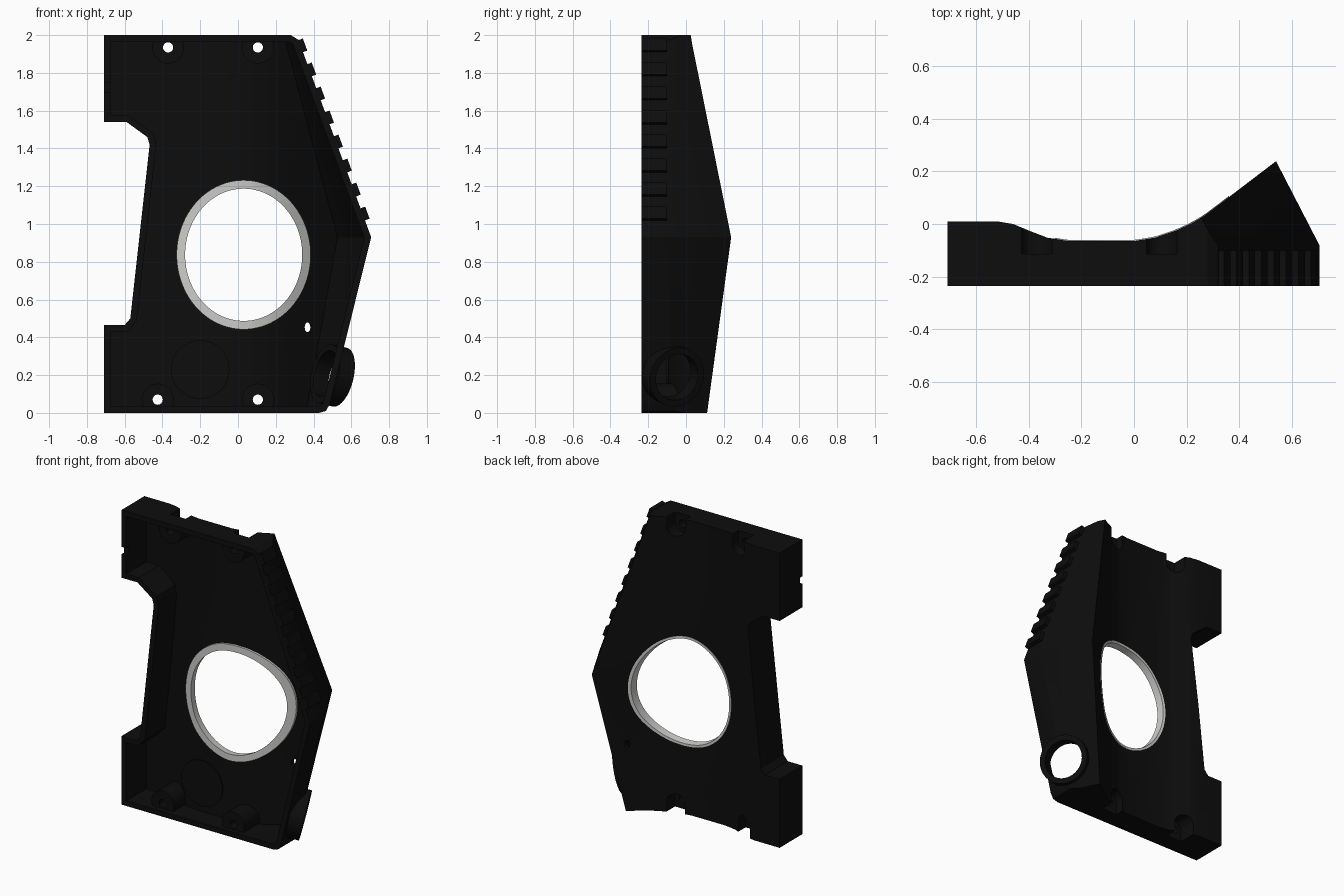
import bpy, bmesh, math
from mathutils import Vector, Matrix

if "Cube" in bpy.data.objects:
    bpy.data.objects.remove(bpy.data.objects["Cube"])


def material(name, rgb):
    m = bpy.data.materials.new(name)
    m.diffuse_color = (*rgb, 1)
    m.use_nodes = True
    m.node_tree.nodes["Principled BSDF"].inputs["Base Color"].default_value = m.diffuse_color
    return m


BLACK = material("black plastic", (0.004, 0.004, 0.004))
GREY = material("light grey trim", (0.6, 0.6, 0.58))
FRONT = -0.235


def finish(bm, name, mat):
    bmesh.ops.recalc_face_normals(bm, faces=bm.faces[:])
    me = bpy.data.meshes.new(name)
    bm.to_mesh(me)
    bm.free()
    me.materials.append(mat)
    ob = bpy.data.objects.new(name, me)
    bpy.context.collection.objects.link(ob)
    return ob


def prism(name, pts, axis, a, b, mat=BLACK):
    """Extrude a 2D polygon along y (points are x, z) or z (points are x, y)."""
    put = (lambda p, d: (p[0], d, p[1])) if axis == 'y' else (lambda p, d: (p[0], p[1], d))
    bm = bmesh.new()
    lo = [bm.verts.new(put(p, a)) for p in pts]
    hi = [bm.verts.new(put(p, b)) for p in pts]
    bm.faces.new(lo)
    bm.faces.new(hi)
    n = len(pts)
    for i in range(n):
        j = (i + 1) % n
        bm.faces.new((lo[i], lo[j], hi[j], hi[i]))
    return finish(bm, name, mat)


def ellipse(cx, cz, rx, rz, n=32):
    return [(cx + rx * math.cos(2 * math.pi * i / n), cz + rz * math.sin(2 * math.pi * i / n))
            for i in range(n)]


def boolean(ob, other, op):
    mod = ob.modifiers.new("bool", 'BOOLEAN')
    mod.operation, mod.object, mod.solver = op, other, 'EXACT'
    bpy.context.view_layer.update()
    dg = bpy.context.evaluated_depsgraph_get()
    me = bpy.data.meshes.new_from_object(ob.evaluated_get(dg))
    ob.modifiers.clear()
    ob.data = me
    bpy.data.objects.remove(other)


def inset(pts, d):
    """Offset a counter-clockwise polygon inward with mitred corners."""
    out = []
    n = len(pts)
    for i in range(n):
        p0, p, p1 = (Vector(pts[(i + k) % n]) for k in (-1, 0, 1))
        e0, e1 = (p - p0).normalized(), (p1 - p).normalized()
        n0, n1 = Vector((-e0.y, e0.x)), Vector((-e1.y, e1.x))
        out.append(tuple(p + (n0 + n1) * d / (1 + n0.dot(n1))))
    return out


# Side outline (x, z) and back surface profile (x, y)
OUTLINE = [(-.71, 0), (.43, 0), (.465, .01), (.485, .045), (.705, .93), (.32, 1.975), (.28, 2),
           (-.71, 2), (-.71, 1.54), (-.59, 1.54), (-.48, 1.46), (-.468, 1.42),
           (-.57, .50), (-.60, .465), (-.71, .465)]
BACK = [(-.8, .01), (-.52, .01), (-.46, 0), (-.40, -.025), (-.33, -.052), (-.25, -.065),
        (0, -.065), (.08, -.052), (.16, -.025), (.22, .003), (.27, .033), (.9, .513)]


def back_y(x):
    for (x0, y0), (x1, y1) in zip(BACK, BACK[1:]):
        if x0 <= x <= x1:
            return y0 + (y1 - y0) * (x - x0) / (x1 - x0)


def solid(name, wall, skin, front):
    """Outline prism trimmed by the back profile and the two sloping side planes."""
    ob = prism(name, inset(OUTLINE, wall), 'y', front, .6)
    prof = [(x, y - skin) for x, y in BACK] + [(.9, -.9), (-.8, -.9)]
    boolean(ob, prism("trim", prof, 'z', -.5, 2.5), 'INTERSECT')
    bm = bmesh.new()
    bm.from_mesh(ob.data)
    for nz in (.369, -.25):
        no = Vector((1, .516, nz)).normalized()
        bmesh.ops.bisect_plane(bm, geom=bm.verts[:] + bm.edges[:] + bm.faces[:], dist=1e-5,
                               plane_co=Vector((.705, -.08, .93)) - no * skin,
                               plane_no=no, clear_outer=True)
        bmesh.ops.holes_fill(bm, edges=[e for e in bm.edges if e.is_boundary], sides=0)
    bmesh.ops.recalc_face_normals(bm, faces=bm.faces[:])
    bm.to_mesh(ob.data)
    bm.free()
    return ob


# Hollow cover, open at the front, with screw bosses left standing inside
cover = solid("cover_shell", 0, 0, FRONT)
cavity = solid("cavity", .035, .03, -.5)
SCREWS = [(-.37, 1.935), (.105, 1.935), (-.425, .07), (.105, .07)]
for x, z in SCREWS:
    boolean(cavity, prism("boss", ellipse(x, z, .085, .085), 'y', -.2, .5), 'DIFFERENCE')
boolean(cover, cavity, 'DIFFERENCE')

# Screw holes and their recesses, which open through the nearest edge
for x, z in SCREWS:
    s = 1 if z > 1 else -1
    slot = [(x + .058 * math.cos(math.pi * i / 12), z - s * .058 * math.sin(math.pi * i / 12))
            for i in range(13)]
    slot += [(x - .058, z + s * .2), (x + .058, z + s * .2)]
    boolean(cover, prism("recess", slot, 'y', -.115, .5), 'DIFFERENCE')
    boolean(cover, prism("screw", ellipse(x, z, .027, .027, 24), 'y', -.5, .5), 'DIFFERENCE')

# Window and small hole
CX, CZ = .03, .837
boolean(cover, prism("window", ellipse(CX, CZ, .322, .362, 64), 'y', -.5, .5), 'DIFFERENCE')
boolean(cover, prism("pin_hole", ellipse(.368, .453, .015, .026, 20), 'y', -.5, .5), 'DIFFERENCE')

# Small notch in the front edge of the upper left wall
notch = prism("notch", [(-.8, 1.70), (-.66, 1.70), (-.66, 1.75), (-.8, 1.75)], 'y', -.3, -.21)
boolean(cover, notch, 'DIFFERENCE')

# Cable port on the lower sloping side
AXIS = Vector((1, .516, -.25)).normalized()
PORT = Vector((.535, -.05, .19))


def port_cylinder(name, r, a, b):
    bm = bmesh.new()
    rot = AXIS.to_track_quat('Z', 'Y').to_matrix().to_4x4()
    bmesh.ops.create_cone(bm, cap_ends=True, segments=48, radius1=r, radius2=r, depth=b - a,
                          matrix=Matrix.Translation(PORT + AXIS * (a + b) / 2) @ rot)
    return finish(bm, name, BLACK)


boolean(cover, port_cylinder("port_cut", .14, -.12, .2), 'DIFFERENCE')
port = port_cylinder("cable_port", .16, -.085, .005)
boolean(port, port_cylinder("port_bore", .125, -.3, .3), 'DIFFERENCE')

# Grey window trim: inner flange and sleeve that follow the curved back
section = [(0, -.045), (.045, -.045), (.045, -.029), (.022, -.029), (.022, .004), (.006, .004)]
bm = bmesh.new()
N = 96
rings = []
for i in range(N):
    t = 2 * math.pi * i / N
    ring = []
    for dr, dy in section:
        x = CX + (.31 + dr) * math.cos(t)
        ring.append(bm.verts.new((x, back_y(x) + dy, CZ + (.35 + dr) * math.sin(t))))
    rings.append(ring)
for i in range(N):
    a, b = rings[i], rings[(i + 1) % N]
    for k in range(len(section)):
        m = (k + 1) % len(section)
        bm.faces.new((a[k], a[m], b[m], b[k]))
finish(bm, "window_trim", GREY)

# Grip teeth along the upper sloping edge
along, out = Vector((.346, -.938)), Vector((.938, .346))
for i in range(8):
    tip = Vector((.355, 1.95)).lerp(Vector((.685, 1.06)), i / 7)
    quad = [tip + along * s * .034 - out * d for s, d in ((-1, 0), (-1, .045), (1, .045), (1, 0))]
    prism(f"grip_tooth_{i + 1}", [tuple(q) for q in quad], 'y', FRONT, -.10)

# Round pad inside the lower part
prism("inner_pad", ellipse(-.2, .23, .155, .155, 40), 'y', -.103, -.08)

# Smooth curved areas, keep hard edges
bpy.ops.object.select_all(action='DESELECT')
for ob in bpy.context.collection.objects:
    ob.select_set(True)
bpy.context.view_layer.objects.active = cover
bpy.ops.object.shade_smooth_by_angle(angle=math.radians(30))
